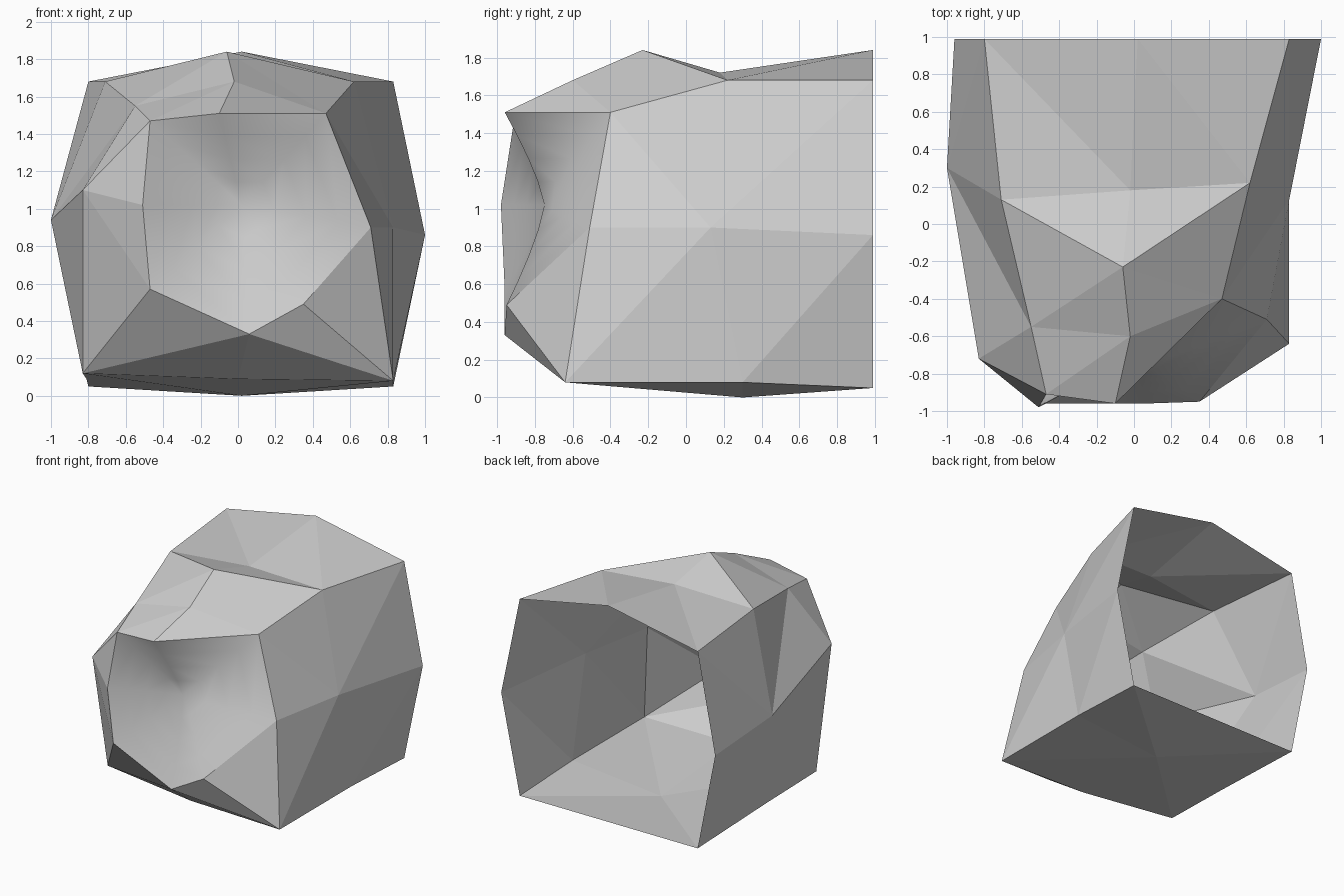
import bpy, bmesh
from mathutils import Vector

default_cube = bpy.data.objects.get("Cube")
if default_cube:
    bpy.data.objects.remove(default_cube, do_unlink=True)

# Single stone colour
stone = bpy.data.materials.new("light_grey_stone")
stone.use_nodes = True
grey = (0.62, 0.62, 0.62, 1)
stone.diffuse_color = grey
bsdf = next(n for n in stone.node_tree.nodes if n.type == 'BSDF_PRINCIPLED')
bsdf.inputs["Base Color"].default_value = grey

MIDDLE = Vector((0, 0, 0.9))

# Corners of the open back rim
rim = dict(
    back_low_r=(-.8, .99, .05), back_low=(.02, .99, .05), back_low_l=(.83, .99, .05),
    back_mid_r=(-.96, .99, .86), back_mid_l=(1, .99, .86),
    back_top_r=(-.8, .99, 1.68), back_top=(.02, .99, 1.84), back_top_l=(.83, .99, 1.68))

# Corners of the base
base = dict(
    toe_r=(-.83, -.52, .12), toe=(0, -.62, .09), toe_l=(.83, -.64, .08),
    foot_r=(-.81, .1, .09), foot=(.02, .3, 0), foot_l=(.83, .3, .08))

# Corners of the flanks and the crown
upper = dict(
    flank_r=(-1, .3, .94), flank_l=(.83, .13, .9), cheek_r=(-.83, -.72, 1.1),
    shoulder_r=(-.71, .13, 1.68), shoulder_l=(.62, .22, 1.68), dip=(-.02, .18, 1.72),
    peak=(-.06, -.23, 1.84), temple_r=(-.55, -.55, 1.55), bump=(-.02, -.6, 1.68))

# Corners around the front hollow, in order
hollow = dict(
    brow_r=(-.47, -.91, 1.47), brow=(-.1, -.96, 1.51), brow_l=(.47, -.4, 1.51),
    side_l=(.71, -.51, .9), jaw_l=(.35, -.95, .49), chin=(.06, -.96, .33),
    jaw_r=(-.47, -.96, .57), side_r=(-.51, -.98, 1.02))

points = {**rim, **base, **upper, **hollow}


def finish(name, bm):
    """Turn the faces outwards and store the part as an object."""
    bm.normal_update()
    for face in bm.faces:
        if face.normal.dot(face.calc_center_median() - MIDDLE) < 0:
            face.normal_flip()
    mesh = bpy.data.meshes.new(name)
    bm.to_mesh(mesh)
    bm.free()
    mesh.materials.append(stone)
    obj = bpy.data.objects.new(name, mesh)
    bpy.context.collection.objects.link(obj)
    return obj


def facets(name, outlines):
    """Build one flat-shaded part; each line names the corners of a facet."""
    bm = bmesh.new()
    verts = {}
    for line in outlines.strip().splitlines():
        corners = line.split()
        for c in corners:
            if c not in verts:
                verts[c] = bm.verts.new(points[c])
        bm.faces.new([verts[c] for c in corners])
    return finish(name, bm)


facets("floor", """
    toe_r toe foot
    toe_r foot foot_r
    toe toe_l foot
    toe_l foot_l foot
    foot_r foot back_low_r
    foot back_low back_low_r
    foot foot_l back_low_l
    foot back_low_l back_low
""")

facets("left_wall", """
    flank_l toe_l side_l
    flank_l side_l brow_l
    flank_l brow_l shoulder_l
    flank_l shoulder_l back_top_l
    flank_l back_top_l back_mid_l
    flank_l back_mid_l foot_l
    flank_l foot_l toe_l
    foot_l back_mid_l back_low_l
""")

facets("right_wall", """
    flank_r back_mid_r back_top_r
    flank_r back_top_r shoulder_r
    flank_r shoulder_r temple_r
    flank_r temple_r cheek_r
    flank_r cheek_r toe_r
    flank_r toe_r foot_r
    flank_r foot_r back_mid_r
    foot_r back_low_r back_mid_r
""")

facets("roof", """
    shoulder_r dip back_top_r
    dip back_top back_top_r
    dip shoulder_l back_top
    shoulder_l back_top_l back_top
    shoulder_r peak dip
    peak shoulder_l dip
""")

facets("crown", """
    shoulder_r temple_r peak
    temple_r bump peak
    temple_r brow_r bump
    brow_r brow bump
    peak bump brow_l
    peak brow_l shoulder_l
    bump brow brow_l
""")

facets("front_chamfers", """
    cheek_r temple_r brow_r
    cheek_r brow_r side_r
    cheek_r side_r jaw_r
    cheek_r jaw_r toe_r
    toe_r jaw_r chin
    toe_r chin toe
    toe chin toe_l
    chin jaw_l toe_l
    jaw_l side_l toe_l
""")

# Shallow smooth hollow in the front: rings shrinking to a sunken centre
centre = Vector((.02, -.75, 1.02))
bm = bmesh.new()
rings = []
for t in (1, .75, .5, .25):
    ring = []
    for corner in hollow.values():
        offset = Vector(corner) - centre
        ring.append(bm.verts.new(centre + Vector((offset.x * t, offset.y * t ** 1.3, offset.z * t))))
    rings.append(ring)
count = len(hollow)
for outer, inner in zip(rings, rings[1:]):
    for i in range(count):
        j = (i + 1) % count
        bm.faces.new((outer[i], outer[j], inner[j], inner[i]))
pole = bm.verts.new(centre)
for i in range(count):
    bm.faces.new((rings[-1][i], rings[-1][(i + 1) % count], pole))
for face in bm.faces:
    face.smooth = True
finish("front_hollow", bm)
